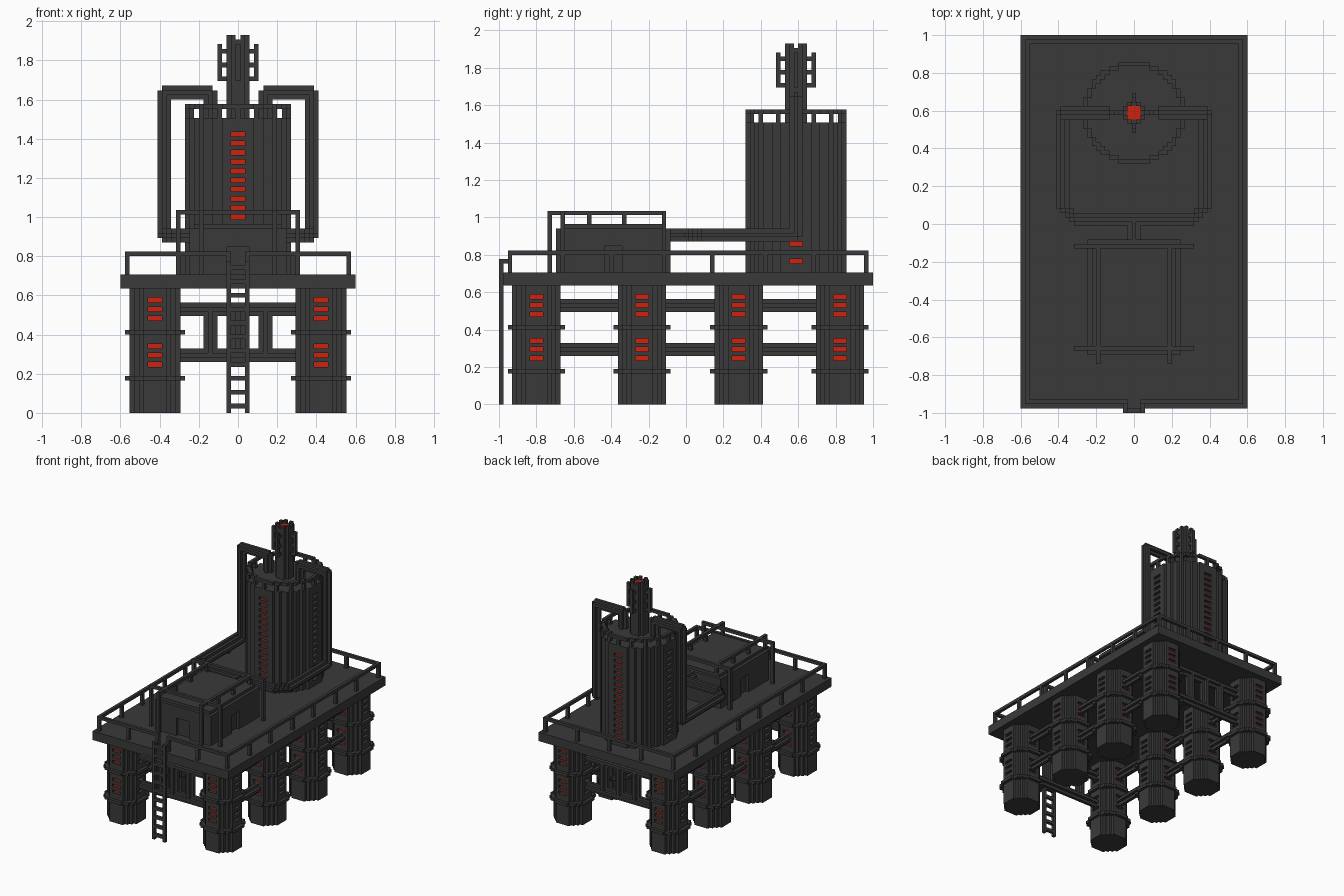
import bpy, bmesh, math

if "Cube" in bpy.data.objects:
    bpy.data.objects.remove(bpy.data.objects["Cube"])

V = 2 / 85            # one block of the stepped style; all sizes below are in blocks


def material(name, col):
    m = bpy.data.materials.new(name)
    m.diffuse_color = (*col, 1)
    m.use_nodes = True
    m.node_tree.nodes["Principled BSDF"].inputs["Base Color"].default_value = m.diffuse_color
    return m


MATS = [material("dark_grey_metal", (0.042, 0.042, 0.042)),
        material("glowing_red", (0.62, 0.016, 0.004))]
GREY, RED = 0, 1

# for each direction, the corners of the exposed block face
FACES = {(1, 0, 0): [(1, 0, 0), (1, 1, 0), (1, 1, 1), (1, 0, 1)],
         (-1, 0, 0): [(0, 0, 0), (0, 0, 1), (0, 1, 1), (0, 1, 0)],
         (0, 1, 0): [(0, 1, 0), (0, 1, 1), (1, 1, 1), (1, 1, 0)],
         (0, -1, 0): [(0, 0, 0), (1, 0, 0), (1, 0, 1), (0, 0, 1)],
         (0, 0, 1): [(0, 0, 1), (1, 0, 1), (1, 1, 1), (0, 1, 1)],
         (0, 0, -1): [(0, 0, 0), (0, 1, 0), (1, 1, 0), (1, 0, 0)]}


def build(name, cells):
    """Skin a block dictionary {cell: material} and merge its flat faces."""
    bm = bmesh.new()
    verts = {}
    for (x, y, z), mat in cells.items():
        for (dx, dy, dz), corners in FACES.items():
            if (x + dx, y + dy, z + dz) in cells:
                continue
            loop = []
            for a, b, c in corners:
                k = (x + a, y + b, z + c)
                if k not in verts:
                    verts[k] = bm.verts.new(((k[0] - 0.5) * V, k[1] * V - 1, k[2] * V))
                loop.append(verts[k])
            bm.faces.new(loop).material_index = mat
    bmesh.ops.dissolve_limit(bm, angle_limit=0.01, verts=bm.verts[:], edges=bm.edges[:],
                             delimit={'MATERIAL'})
    me = bpy.data.meshes.new(name)
    bm.to_mesh(me)
    bm.free()
    for m in MATS:
        me.materials.append(m)
    ob = bpy.data.objects.new(name, me)
    bpy.context.collection.objects.link(ob)
    return ob


def box(c, x0, x1, y0, y1, z0, z1, mat=GREY):
    for x in range(x0, x1 + 1):
        for y in range(y0, y1 + 1):
            for z in range(z0, z1 + 1):
                c[x, y, z] = mat


def cut(c, x0, x1, y0, y1, z0, z1):
    hole = {}
    box(hole, x0, x1, y0, y1, z0, z1)
    for k in hole:
        c.pop(k, None)


def disc(c, cx, cy, r, z0, z1, inner=-1):
    for x in range(-r, r + 1):
        for y in range(-r, r + 1):
            if inner < math.hypot(x, y) <= r + 0.5:
                box(c, cx + x, cx + x, cy + y, cy + y, z0, z1)


def slots(c, cx, cy, r, rows):
    """Recessed red vents on the four sides of a round body."""
    for z in rows:
        for t in (-1, 0, 1):
            for dx, dy in ((1, 0), (-1, 0), (0, 1), (0, -1)):
                x, y = cx + t * dy, cy + t * dx
                c.pop((x + dx * r, y + dy * r, z), None)
                c[x + dx * (r - 1), y + dy * (r - 1), z] = RED


def pipe(c, *pts):
    """Pipe of plus-shaped section along a path."""
    for p, q in zip(pts, pts[1:]):
        n = max(abs(a - b) for a, b in zip(p, q))
        for i in range(n + 1):
            x, y, z = (round(a + (b - a) * i / n) for a, b in zip(p, q))
            c[x, y, z] = GREY
            for dx, dy, dz in FACES:
                # keep the path ends flat
                if not (i in (0, n) and (p, q) in ((pts[0], pts[1]), (pts[-2], pts[-1]))):
                    c[x + dx, y + dy, z + dz] = GREY


# deck
c = {}
box(c, -25, 25, 1, 84, 27, 29)
build("deck", c)

# eight legs with bands and vents
LEG_Y = (8, 32, 54, 77)
for s, side in ((-1, "left"), (1, "right")):
    for n, y in enumerate(LEG_Y):
        c = {}
        disc(c, s * 18, y, 5, 0, 26)
        for z in (7, 17):
            disc(c, s * 18, y, 6, z, z)
        slots(c, s * 18, y, 5, (10, 12, 14, 20, 22, 24))
        build(f"{side}_leg_{n + 1}", c)

# bracing between the legs
c = {}
for z in (12, 22):
    for s in (-18, 18):
        for a, b in zip(LEG_Y, LEG_Y[1:]):
            pipe(c, (s, a + 4, z), (s, b - 4, z))
    for y in (LEG_Y[0], LEG_Y[-1]):
        pipe(c, (-14, y, z), (14, y, z))
for y in (LEG_Y[0], LEG_Y[-1]):
    for x in (-6, 0, 6):
        pipe(c, (x, y, 12), (x, y, 22))
build("leg_bracing", c)

# deck railing, open at the ladder
c = {}
for s in (-24, 24):
    box(c, s, s, 2, 83, 34, 34)
    for i in range(8):
        y = 2 + round(i * 81 / 7)
        box(c, s, s, y, y, 30, 34)
box(c, -24, 24, 83, 83, 34, 34)
box(c, -24, -2, 2, 2, 34, 34)
box(c, 2, 24, 2, 2, 34, 34)
for x in (-12, 0, 12):
    box(c, x, x, 83, 83, 30, 34)
for x in (-13, -2, 2, 13):
    box(c, x, x, 2, 2, 30, 34)
build("deck_railing", c)

# ladder
c = {}
for s in (-2, 2):
    box(c, s, s, 0, 0, 0, 32)
    box(c, s, s, 0, 1, 32, 32)
for z in range(1, 32, 3):
    box(c, -2, 2, 0, 0, z, z)
build("ladder", c)

# cabin with recessed doors
c = {}
box(c, -10, 10, 13, 38, 30, 39)
box(c, -9, 9, 14, 37, 40, 40)
cut(c, -2, 2, 13, 13, 30, 35)
for s in (-10, 10):
    cut(c, s, s, 24, 27, 30, 35)
build("cabin", c)

# crossing rails over the cabin roof
c = {}
for s in (-1, 1):
    box(c, 8 * s, 8 * s, 11, 37, 43, 43)
    box(c, 8 * s, 8 * s, 11, 11, 30, 43)
    for y in (20, 28, 37):
        box(c, 8 * s, 8 * s, y, y, 41, 43)
for y in (14, 37):
    box(c, -13, 13, y, y, 43, 43)
    for s in (-13, 13):
        box(c, s, s, y, y, 30, 43)
build("cabin_rails", c)

# tower with vents
TY = 67
c = {}
disc(c, 0, TY, 11, 30, 63)
slots(c, 0, TY, 11, range(32, 61, 2))
build("tower", c)

# ring rail on the tower
c = {}
disc(c, 0, TY, 11, 66, 66, inner=10.5)
for i in range(16):
    a = i * math.pi / 8
    x, y = round(11 * math.cos(a)), TY + round(11 * math.sin(a))
    box(c, x, x, y, y, 64, 66)
build("tower_ring_rail", c)

# chimney with a glowing mouth, and brackets on four sides
c = {}
disc(c, 0, TY, 2, 64, 81)
cut(c, -1, 1, TY - 1, TY + 1, 81, 81)
box(c, -1, 1, TY - 1, TY + 1, 80, 80, RED)
for dx, dy in ((1, 0), (-1, 0), (0, 1), (0, -1)):
    c.pop((2 * dx, TY + 2 * dy, 81), None)
    box(c, 4 * dx, 4 * dx, TY + 4 * dy, TY + 4 * dy, 72, 79)
    for z in (72, 75, 78):
        c[3 * dx, TY + 3 * dy, z] = GREY
build("chimney", c)

# pipes from the tower top, down both sides and into the cabin
c = {}
for s in (-1, 1):
    pipe(c, (6 * s, TY, 63), (6 * s, TY, 69), (16 * s, TY, 69), (16 * s, TY, 38),
         (16 * s, 46, 38), (13 * s, 43, 38), (0, 43, 38), (0, 38, 38))
build("pipes", c)
